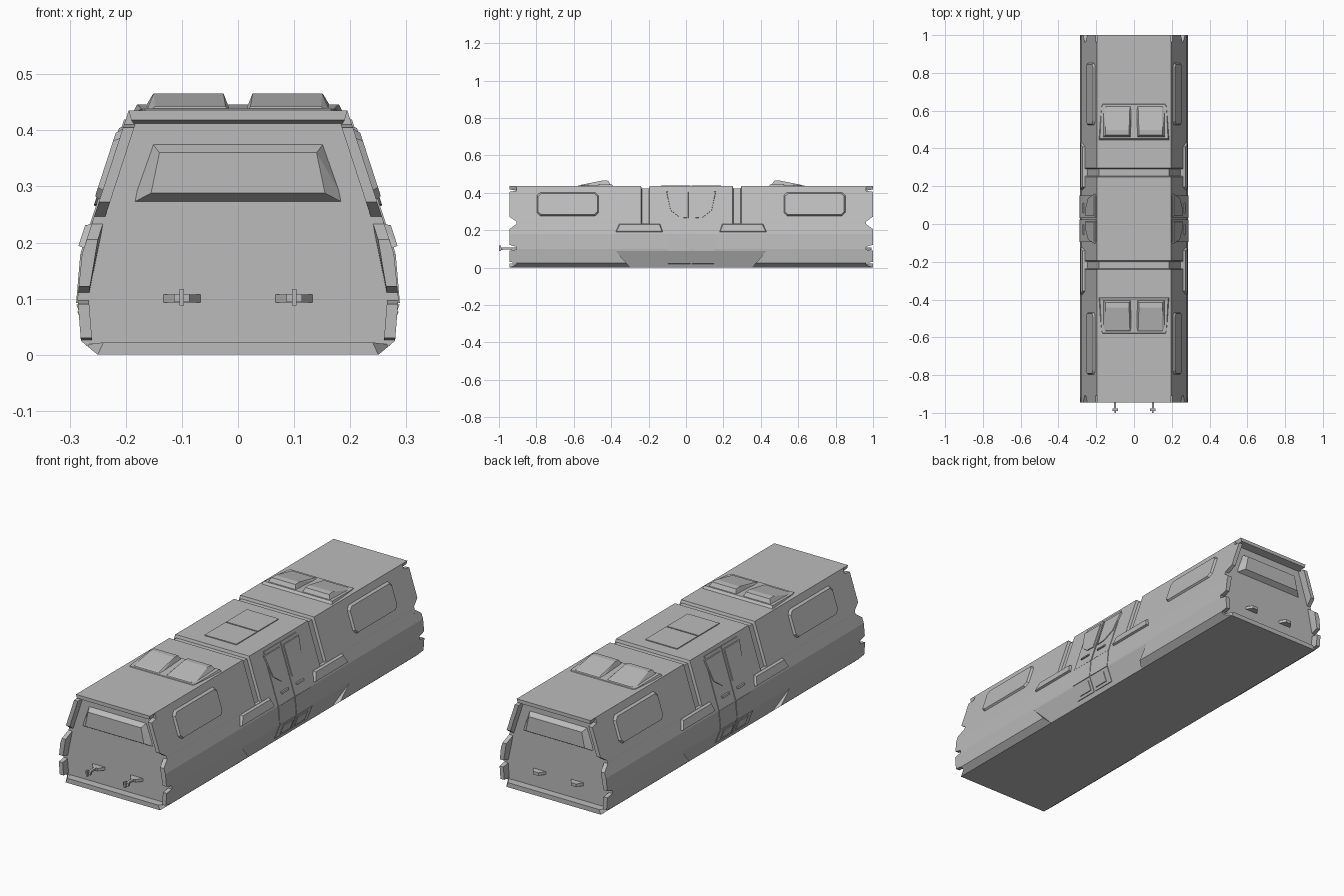
import bpy
import bmesh

if "Cube" in bpy.data.objects:
    bpy.data.objects.remove(bpy.data.objects["Cube"], do_unlink=True)

MID = 0.0275        # lengthwise centre of the carriage
WALL = 0.935        # centre to end wall
TIP = 0.9725        # centre to end of the rim

grey = bpy.data.materials.new("body_grey")
grey.use_nodes = True
grey.diffuse_color = (0.5, 0.5, 0.5, 1)
grey.node_tree.nodes["Principled BSDF"].inputs["Base Color"].default_value = (0.5, 0.5, 0.5, 1)


def finish(bm, name):
    bmesh.ops.recalc_face_normals(bm, faces=bm.faces)
    mesh = bpy.data.meshes.new(name)
    bm.to_mesh(mesh)
    bm.free()
    mesh.materials.append(grey)
    ob = bpy.data.objects.new(name, mesh)
    bpy.context.collection.objects.link(ob)
    return ob


def hull(name, points):
    """Convex solid around the points."""
    bm = bmesh.new()
    for p in points:
        bm.verts.new(p)
    res = bmesh.ops.convex_hull(bm, input=bm.verts)
    loose = {g for g in res["geom_interior"] + res["geom_unused"] if isinstance(g, bmesh.types.BMVert)}
    bmesh.ops.delete(bm, geom=list(loose), context="VERTS")
    bmesh.ops.dissolve_limit(bm, angle_limit=0.01, verts=bm.verts, edges=bm.edges)
    return finish(bm, name)


def box(name, x0, x1, y0, y1, z0, z1):
    return hull(name, [(x, y, z) for x in (x0, x1) for y in (y0, y1) for z in (z0, z1)])


def shrink(pts, inset):
    """Pull a flat outline inward by roughly the given distance."""
    out = []
    lo = [min(p[i] for p in pts) for i in (0, 1)]
    hi = [max(p[i] for p in pts) for i in (0, 1)]
    for p in pts:
        q = []
        for i in (0, 1):
            m, h = (lo[i] + hi[i]) / 2, (hi[i] - lo[i]) / 2
            q.append(m + (p[i] - m) * (1 - inset / h))
        out.append(tuple(q))
    return out


# Half cross-section, and the narrowed one used at the roof grooves
OUTER = [(0.25, 0), (0.28, 0.025), (0.286, 0.1), (0.278, 0.18), (0.26, 0.235), (0.2585, 0.24), (0.195, 0.435)]
GROOVE = OUTER[:5] + [(0.247, 0.236), (0.186, 0.422)]
SILL = [(0.25, 0), (0.2853, 0.09)] + OUTER[2:]


def side_x(z, prof=OUTER):
    for (x0, z0), (x1, z1) in zip(prof, prof[1:]):
        if z <= z1:
            return x0 + (x1 - x0) * (z - z0) / (z1 - z0)
    return prof[-1][0]


def side_plate(name, sx, pts, thick, inset, prof=OUTER):
    """Raised panel on a side wall, outline given as (distance from centre, z)."""
    base = [(sx * (side_x(z, prof) - 0.006), MID + d, z) for d, z in pts]
    rim = [(sx * (side_x(z, prof) + thick), MID + d, z) for d, z in shrink(pts, inset)]
    return hull(name, base + rim)


# Body shell, lofted along the length with two hoop grooves
stations = [(-WALL, OUTER), (-0.268, OUTER), (-0.264, GROOVE), (-0.226, GROOVE), (-0.222, OUTER)]
stations += [(-d, p) for d, p in reversed(stations)]
bm = bmesh.new()
rings = []
for d, prof in stations:
    loop = prof + [(-x, z) for x, z in reversed(prof)]
    rings.append([bm.verts.new((x, MID + d, z)) for x, z in loop])
for a, b in zip(rings, rings[1:]):
    for i in range(len(a)):
        j = (i + 1) % len(a)
        bm.faces.new((a[i], a[j], b[j], b[i]))
bm.faces.new(rings[0])
bm.faces.new(rings[-1])
body = finish(bm, "body_shell")

# Slanted sill cuts below the doors
for sx in (-1, 1):
    cutter = hull("sill_cutter", [(sx * x, MID + s * d, z) for s in (-1, 1)
                                  for x, d, z in ((0.2853, 0.405, 0.09), (0.35, 0.405, 0.09),
                                                  (0.246, 0.315, -0.01), (0.35, 0.315, -0.01))])
    cutter.hide_render = True
    mod = body.modifiers.new("sill_cut", "BOOLEAN")
    mod.operation = "DIFFERENCE"
    mod.solver = "EXACT"
    mod.object = cutter
    bpy.context.view_layer.objects.active = body
    bpy.ops.object.modifier_apply(modifier=mod.name)
    bpy.data.objects.remove(cutter, do_unlink=True)

# Parts that repeat at both ends
for s, end in ((-1, "front"), (1, "rear")):
    def Y(d):
        return MID + s * d

    # Sloped end window block
    outer = [(-0.195, 0.267), (0.195, 0.267), (0.155, 0.38), (-0.155, 0.38)]
    inner = [(-0.155, 0.288), (0.155, 0.288), (0.14, 0.36), (-0.14, 0.36)]
    hull(end + "_window", [(x, Y(WALL - 0.01), z) for x, z in outer] +
         [(x, Y(WALL + 0.025), z) for x, z in inner])

    # End rim: top and bottom lips
    hull(end + "_top_lip", [(t * x, Y(d), z) for t in (-1, 1) for x, d, z in (
        (0.195, WALL - 0.01, 0.435), (0.195, TIP, 0.435), (0.19, TIP, 0.418),
        (0.165, TIP, 0.418), (0.185, WALL - 0.01, 0.41))])
    hull(end + "_bottom_lip", [(t * x, Y(d), z) for t in (-1, 1) for x, d, z in (
        (0.25, WALL - 0.01, 0), (0.25, TIP, 0), (0.24, TIP, 0.022),
        (0.272, WALL - 0.01, 0.018), (0.24, WALL - 0.01, 0.022))])

    for sx in (-1, 1):
        # End rim: side lips, tapering toward their tips
        for name, base, tip in (("upper_lip", (0.24, 0.412), (0.272, 0.405)),
                                ("middle_lip", (0.108, 0.24), (0.122, 0.205)),
                                ("lower_lip", (0.025, 0.098), (0.03, 0.09))):
            pts = []
            for (z0, z1), d in ((base, WALL - 0.01), (tip, TIP)):
                for z in [z0, z1] + ([0.18] if z0 < 0.18 < z1 else []):
                    pts += [(sx * side_x(z), Y(d), z), (sx * (side_x(z) - 0.02), Y(d), z)]
            hull(end + "_" + name, pts)

        # Tow brackets on the end wall
        hull(end + "_bracket", [(sx * 0.1 + w, Y(d), z) for w, d in (
            (-0.036, WALL - 0.005), (0.036, WALL - 0.005), (-0.014, TIP - 0.008), (0.014, TIP - 0.008))
            for z in (0.093, 0.107)])

        # Long side window: rounded outline, raised frame
        a, b, lo, hi, r = 0.492, 0.828, 0.273, 0.406, 0.018
        outline = [(a + r, lo), (b - r, lo), (b, lo + r), (b, hi - r),
                   (b - r, hi), (a + r, hi), (a, hi - r), (a, lo + r)]
        side_plate(end + "_side_window", sx, [(s * d, z) for d, z in outline], 0.010, 0.010)

        # Wedge vent beside the doors
        side_plate(end + "_side_vent", sx, [(s * d, z) for d, z in (
            (0.150, 0.188), (0.405, 0.188), (0.385, 0.236), (0.165, 0.236))], 0.011, 0.006)

        # Door leaf in three flat bands, with window, handle and kick panel
        for part, z0, z1 in (("upper", 0.18, 0.42), ("middle", 0.092, 0.18), ("lower", 0.02, 0.09)):
            side_plate("door_leaf_" + part, sx, [(s * d, z) for d, z in (
                (0.003, z0), (0.123, z0), (0.123, z1), (0.003, z1))], 0.003, 0.0005, SILL)
        side_plate("door_window", sx, [(s * d, z) for d, z in (
            (0.012, 0.408), (0.134, 0.408), (0.112, 0.305), (0.06, 0.265), (0.012, 0.262))], 0.007, 0.004)
        side_plate("door_handle", sx, [(s * d, z) for d, z in (
            (0.03, 0.222), (0.085, 0.222), (0.085, 0.232), (0.03, 0.232))], 0.010, 0.001)
        side_plate("door_kick_panel", sx, [(s * d, z) for d, z in (
            (0.015, 0.03), (0.095, 0.03), (0.095, 0.08), (0.015, 0.08))], 0.006, 0.003, SILL)

        # Roof pod: tapered wedge rising toward the centre
        hull(end + "_roof_pod", [(sx * x, Y(d), z) for x, d, z in (
            (0.012, 0.605, 0.43), (0.165, 0.605, 0.43), (0.012, 0.425, 0.43), (0.172, 0.425, 0.43),
            (0.022, 0.59, 0.442), (0.148, 0.59, 0.442),
            (0.026, 0.47, 0.466), (0.15, 0.47, 0.466), (0.026, 0.443, 0.464), (0.152, 0.443, 0.464))])

    # Roof pod base plate
    hull(end + "_pod_base", [(t * x, Y(d), z) for t in (-1, 1) for x, d, z in (
        (0.168, 0.61, 0.43), (0.188, 0.412, 0.43), (0.165, 0.605, 0.438),
        (0.18, 0.425, 0.446), (0.172, 0.59, 0.438))])

    # Roof hatch leaf
    box("roof_hatch", -0.084, 0.084, Y(0.003), Y(0.16), 0.43, 0.439)

# Tow hooks, front only
for sx in (-1, 1):
    x = sx * 0.1
    box("hook_arm", x - 0.006, x + 0.006, -0.985, -0.92, 0.097, 0.107)
    box("hook_plate", x - 0.014, x + 0.014, -0.99, -0.978, 0.094, 0.108)
    box("hook_tip", x - 0.004, x + 0.004, -1.0, -0.988, 0.088, 0.117)
